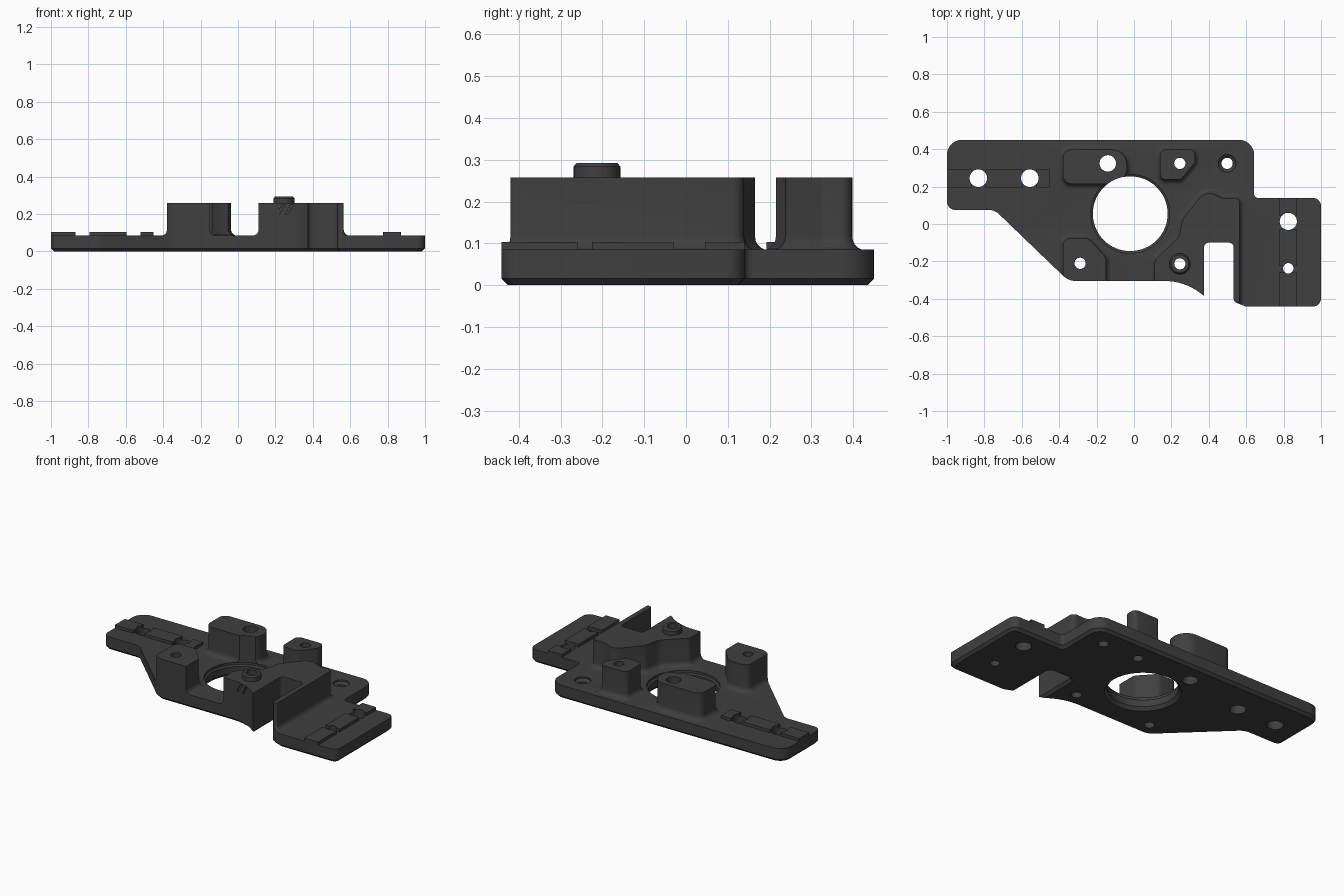
import bpy, bmesh, math
from mathutils import Vector

if "Cube" in bpy.data.objects:
    bpy.data.objects.remove(bpy.data.objects["Cube"])

GREY = bpy.data.materials.new("dark grey")
GREY.diffuse_color = (0.05, 0.05, 0.05, 1)
GREY.use_nodes = True
GREY.node_tree.nodes["Principled BSDF"].inputs["Base Color"].default_value = GREY.diffuse_color


def rounded(corners, steps=8):
    """Closed loop from (x, y, radius) corners with filleted turns."""
    loop, n = [], len(corners)
    for i, (x, y, r) in enumerate(corners):
        p = Vector((x, y))
        a = (Vector(corners[i - 1][:2]) - p).normalized()
        b = (Vector(corners[(i + 1) % n][:2]) - p).normalized()
        if r == 0:
            loop.append(p)
            continue
        half = a.angle(b) / 2
        centre = p + (a + b).normalized() * (r / math.sin(half))
        start = p + a * (r / math.tan(half)) - centre
        end = p + b * (r / math.tan(half)) - centre
        turn = math.atan2(start.x * end.y - start.y * end.x, start.dot(end))
        for k in range(steps + 1):
            t = turn * k / steps
            c, s = math.cos(t), math.sin(t)
            loop.append(centre + Vector((start.x * c - start.y * s, start.x * s + start.y * c)))
    area = sum(loop[i - 1].x * q.y - loop[i - 1].y * q.x for i, q in enumerate(loop))
    return loop if area > 0 else loop[::-1]


def offset(loop, d):
    """Move a counter-clockwise loop outward by d with mitred corners."""
    out, n = [], len(loop)
    for i, p in enumerate(loop):
        a = (p - loop[i - 1]).normalized()
        b = (loop[(i + 1) % n] - p).normalized()
        na, nb = Vector((a.y, -a.x)), Vector((b.y, -b.x))
        out.append(p + (na + nb) * (d / (1 + na.dot(nb))))
    return out


def loft(name, rings):
    """Capped solid from (loop, z) rings."""
    bm = bmesh.new()
    rows = [[bm.verts.new((p.x, p.y, z)) for p in loop] for loop, z in rings]
    n = len(rows[0])
    for lo, hi in zip(rows, rows[1:]):
        for i in range(n):
            j = (i + 1) % n
            bm.faces.new((lo[i], lo[j], hi[j], hi[i]))
    bm.faces.new(rows[0][::-1])
    bm.faces.new(rows[-1])
    bmesh.ops.recalc_face_normals(bm, faces=bm.faces)
    mesh = bpy.data.meshes.new(name)
    bm.to_mesh(mesh)
    bm.free()
    mesh.materials.append(GREY)
    ob = bpy.data.objects.new(name, mesh)
    bpy.context.collection.objects.link(ob)
    return ob


def circle(x, y, r, n=32):
    return [Vector((x + r * math.cos(2 * math.pi * k / n), y + r * math.sin(2 * math.pi * k / n)))
            for k in range(n)]


def turned(name, x, y, profile, n=32):
    return loft(name, [(circle(x, y, r, n), z) for r, z in profile])


def box(name, x0, x1, y0, y1, z0, z1):
    loop = [Vector(p) for p in ((x0, y0), (x1, y0), (x1, y1), (x0, y1))]
    return loft(name, [(loop, z0), (loop, z1)])


def combine(target, tool, operation):
    mod = target.modifiers.new(operation, 'BOOLEAN')
    mod.operation, mod.solver, mod.object = operation, 'EXACT', tool
    bpy.context.view_layer.objects.active = target
    bpy.ops.object.modifier_apply(modifier=mod.name)
    bpy.data.objects.remove(tool)


DECK, TOP, FILLET = 0.085, 0.258, 0.032


def boss(name, corners):
    """Raised block whose foot flares into the plate."""
    loop = rounded(corners, 6)
    rings = [(offset(loop, FILLET), 0.04)]
    for k in range(6):
        t = math.pi / 2 * k / 5
        rings.append((offset(loop, FILLET * (1 - math.sin(t))), DECK - 0.001 + FILLET * (1 - math.cos(t))))
    return loft(name, rings + [(loop, TOP)])


# Stock slab, trimmed to the outline later
plate = box("mounting_plate", -1.2, 1.2, -0.7, 0.7, -0.1, DECK)

# Raised blocks
bosses = [
    boss("long_boss", [(-0.38, 0.215, 0.045), (-0.037, 0.215, 0.085),
                       (-0.037, 0.398, 0.085), (-0.38, 0.398, 0.045)]),
    boss("rear_boss", [(0.14, 0.237, 0.03), (0.25, 0.237, 0.03), (0.327, 0.33, 0.03),
                       (0.327, 0.398, 0.03), (0.14, 0.398, 0.03)]),
    boss("front_boss", [(-0.38, -0.45, 0.03), (-0.15, -0.45, 0.03), (-0.15, -0.18, 0.04),
                        (-0.245, -0.075, 0.05), (-0.38, -0.075, 0.04)]),
    boss("main_block", [(0.11, -0.6, 0), (0.50, -0.6, 0), (0.50, -0.42, 0), (0.565, -0.42, 0.01),
                        (0.565, 0.14, 0.03), (0.47, 0.138, 0.06), (0.41, 0.168, 0.04),
                        (0.365, 0.155, 0.04), (0.262, 0.03, 0.07), (0.24, -0.07, 0.07),
                        (0.11, -0.195, 0.04)]),
]
for b in bosses:
    combine(plate, b, 'UNION')

# Locating strips, interrupted at the screw holes
for x0, x1 in ((-1.1, -0.87), (-0.795, -0.595), (-0.52, -0.452)):
    combine(plate, box("left_strip", x0, x1, 0.193, 0.293, 0.05, 0.104), 'UNION')
for y0, y1 in ((-0.6, -0.26), (-0.225, -0.03), (0.045, 0.3)):
    combine(plate, box("right_strip", 0.775, 0.872, y0, y1, 0.05, 0.104), 'UNION')

# Locating collar on the main block
combine(plate, turned("collar", 0.245, -0.213, [(0.056, 0.2), (0.056, 0.284), (0.048, 0.293)]), 'UNION')

# Plate outline with slot and chamfered lower edge
outline = rounded([
    (-1, 0.45, 0.08), (-1, 0.075, 0.045), (-0.745, 0.075, 0.08), (-0.35, -0.305, 0.1),
    (0.27, -0.305, 0.31), (0.375, -0.385, 0), (0.375, -0.1, 0.025), (0.533, -0.1, 0.025),
    (0.533, -0.415, 0.02), (0.60, -0.442, 0.04), (1, -0.442, 0.045), (1, 0.14, 0.045),
    (0.642, 0.14, 0.02), (0.642, 0.45, 0.08)])
combine(plate, loft("outline", [(offset(outline, -0.016), 0), (outline, 0.016), (outline, 0.5)]), 'INTERSECT')

# Large bore, chamfered at both ends
combine(plate, turned("bore", -0.02, 0.055, [(0.225, -0.01), (0.2, 0.02), (0.2, 0.5)], 64), 'DIFFERENCE')
combine(plate, turned("bore_rim", -0.02, 0.055, [(0.195, 0.06), (0.211, 0.07), (0.211, 0.088)], 64), 'DIFFERENCE')

# Screw holes
for x, y, r in ((-0.832, 0.245, 0.047), (-0.557, 0.245, 0.047), (-0.14, 0.324, 0.044),
                (0.245, 0.324, 0.03), (0.498, 0.324, 0.03), (-0.288, -0.21, 0.03),
                (0.245, -0.213, 0.03), (0.825, 0.014, 0.046), (0.825, -0.237, 0.028)):
    combine(plate, turned("hole", x, y, [(r, -0.1), (r, 0.5)]), 'DIFFERENCE')
combine(plate, turned("countersink", 0.498, 0.324, [(0.028, 0.06), (0.047, 0.075), (0.047, 0.1)]), 'DIFFERENCE')

# Two slanted grooves on the front of the main block
for x in (0.23, 0.275):
    groove = box("groove", -0.008, 0.008, -0.34, -0.302, 0.2, 0.252)
    for v in groove.data.vertices:
        v.co.x += x + (v.co.z - 0.226) * 0.6
    combine(plate, groove, 'DIFFERENCE')

plate.data.materials.clear()
plate.data.materials.append(GREY)
for f in plate.data.polygons:
    f.material_index = 0
plate.select_set(True)
bpy.context.view_layer.objects.active = plate
bpy.ops.object.shade_smooth_by_angle(angle=math.radians(30))
